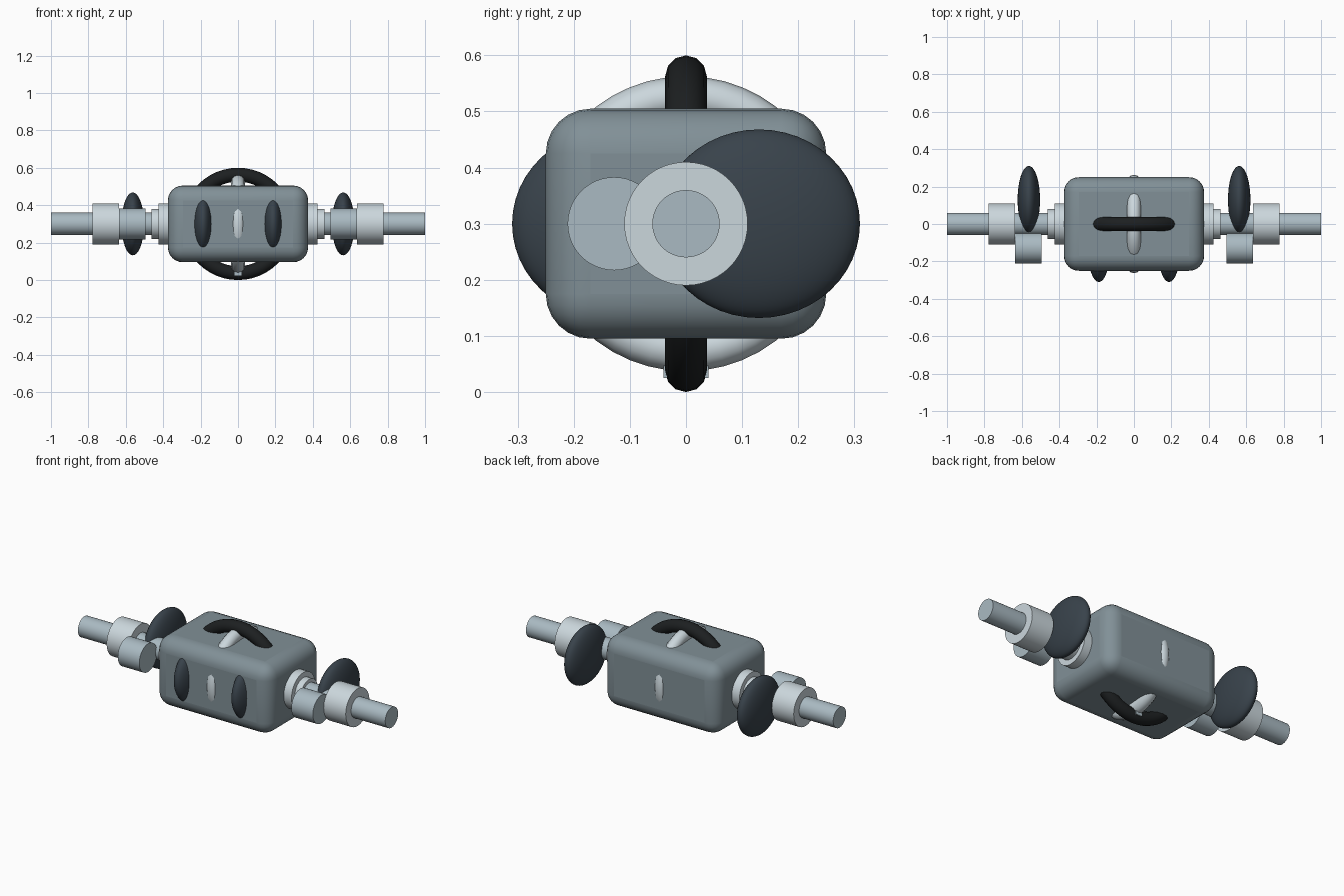
import bpy
from math import radians, pi

if "Cube" in bpy.data.objects:
    bpy.data.objects.remove(bpy.data.objects["Cube"])

ZC = 0.3


def material(name, rgb):
    m = bpy.data.materials.new(name)
    m.diffuse_color = (*rgb, 1)
    m.use_nodes = True
    m.node_tree.nodes["Principled BSDF"].inputs["Base Color"].default_value = m.diffuse_color
    return m


BODY = material("body_grey", (0.22, 0.28, 0.31))
PALE = material("pale_metal", (0.60, 0.68, 0.72))
STEEL = material("steel", (0.40, 0.49, 0.54))
DARK = material("dark_slate", (0.04, 0.055, 0.07))
BLACK = material("black", (0.012, 0.014, 0.015))


def finish(name, mat):
    ob = bpy.context.object
    ob.name = name
    ob.data.materials.append(mat)
    bpy.ops.object.transform_apply(location=False, rotation=True, scale=True)
    bpy.ops.object.shade_smooth_by_angle(angle=radians(35))
    return ob


def box(name, loc, size, mat, bevel=0):
    bpy.ops.mesh.primitive_cube_add(size=1, location=loc)
    bpy.context.object.scale = size
    ob = finish(name, mat)
    if bevel:
        mod = ob.modifiers.new("round", 'BEVEL')
        mod.width, mod.segments = bevel, 6
    return ob


def rod(name, x0, x1, y, radius, mat):
    bpy.ops.mesh.primitive_cylinder_add(
        vertices=48, radius=radius, depth=abs(x1 - x0),
        location=((x0 + x1) / 2, y, ZC), rotation=(0, pi / 2, 0))
    return finish(name, mat)


def disc(name, x, y):
    bpy.ops.mesh.primitive_uv_sphere_add(segments=48, ring_count=24, radius=1,
                                         location=(x, y, ZC))
    bpy.context.object.scale = (0.06, 0.18, 0.168)
    return finish(name, DARK)


def ring(name, major, minor, rot, mat):
    bpy.ops.mesh.primitive_torus_add(
        major_segments=48, minor_segments=12, major_radius=major,
        minor_radius=minor, location=(0, 0, ZC), rotation=rot)
    return finish(name, mat)


# Central rounded housing
box("housing", (0, 0, ZC), (0.75, 0.5, 0.41), BODY, 0.08)

# Crossed rings through the housing
ring("outer_ring", 0.263, 0.037, (pi / 2, 0, 0), BLACK)
ring("inner_ring", 0.226, 0.037, (0, pi / 2, 0), PALE)
box("bottom_plug", (0, 0, 0.06), (0.04, 0.08, 0.07), STEEL)

# Mirrored parts: front lobes and side arms
for s, side in ((-1, "left"), (1, "right")):
    disc(f"front_lobe_{side}", s * 0.1875, -0.13)
    disc(f"arm_lobe_{side}", s * 0.5625, 0.13)
    rod(f"arm_collar_{side}", s * 0.34, s * 0.425, 0, 0.11, PALE)
    rod(f"arm_step_{side}", s * 0.40, s * 0.463, 0, 0.08, PALE)
    rod(f"arm_shaft_{side}", s * 0.40, s * 1.0, 0, 0.06, STEEL)
    rod(f"arm_side_drum_{side}", s * 0.495, s * 0.635, -0.128, 0.083, STEEL)
    rod(f"arm_sleeve_{side}", s * 0.635, s * 0.778, 0, 0.11, PALE)
